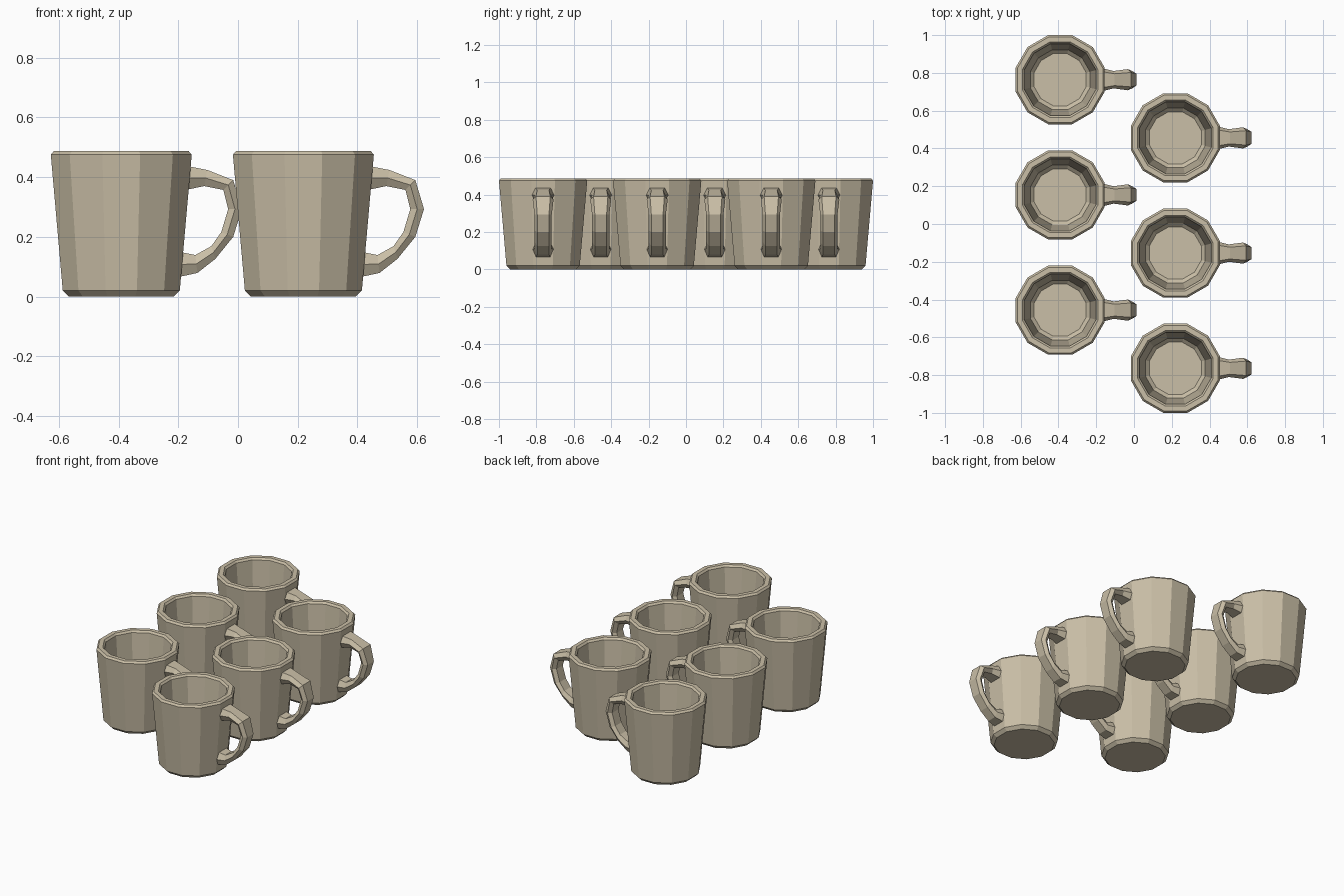
import bpy, bmesh, math

cube = bpy.data.objects.get("Cube")
if cube:
    bpy.data.objects.remove(cube, do_unlink=True)

clay = bpy.data.materials.new("beige_clay")
clay.use_nodes = True
colour = (0.59, 0.52, 0.385, 1)
clay.diffuse_color = colour
clay.node_tree.nodes["Principled BSDF"].inputs["Base Color"].default_value = colour

SIDES = 12


def skin(name, rings, closed_ends=True):
    """Bridge a list of equal-sized rings into a flat-shaded mesh."""
    bm = bmesh.new()
    loops = [[bm.verts.new(p) for p in ring] for ring in rings]
    n = len(loops[0])
    for a, b in zip(loops, loops[1:]):
        for i in range(n):
            j = (i + 1) % n
            bm.faces.new((a[i], a[j], b[j], b[i]))
    if closed_ends:
        bm.faces.new(loops[0][::-1])
        bm.faces.new(loops[-1])
    bmesh.ops.recalc_face_normals(bm, faces=bm.faces)
    mesh = bpy.data.meshes.new(name)
    bm.to_mesh(mesh)
    bm.free()
    mesh.materials.append(clay)
    return mesh


def cup_ring(apothem, z):
    """Twelve-sided ring with a flat side facing each axis."""
    r = apothem / math.cos(math.pi / SIDES)
    angles = [(i + 0.5) * 2 * math.pi / SIDES for i in range(SIDES)]
    return [(r * math.cos(a), r * math.sin(a), z) for a in angles]


# Cup wall: outside from the base up, over the rim, down to the inner floor
profile = [(0.176, 0), (0.196, 0.02), (0.236, 0.475), (0.226, 0.487),
           (0.2, 0.487), (0.19, 0.475), (0.158, 0.055), (0.138, 0.035)]
cup_mesh = skin("cup", [cup_ring(a, z) for a, z in profile])

# Handle: outer point, inner point and half width at each station
stations = [((0.222, 0.437), (0.215, 0.357), 0.062),
            ((0.288, 0.424), (0.278, 0.37), 0.046),
            ((0.375, 0.39), (0.342, 0.357), 0.056),
            ((0.404, 0.293), (0.358, 0.293), 0.046),
            ((0.375, 0.2), (0.335, 0.216), 0.046),
            ((0.315, 0.126), (0.302, 0.169), 0.046),
            ((0.255, 0.079), (0.248, 0.139), 0.046),
            ((0.19, 0.065), (0.193, 0.15), 0.058)]


def handle_ring(outer, inner, w):
    """Six-sided section: narrow outer and inner faces, wide middle."""
    (ox, oz), (ix, iz) = outer, inner
    mx, mz = (ox + ix) / 2, (oz + iz) / 2
    n = w * 0.68
    return [(ox, -n, oz), (ox, n, oz), (mx, w, mz),
            (ix, n, iz), (ix, -n, iz), (mx, -w, mz)]


handle_mesh = skin("handle", [handle_ring(*s) for s in stations])

# Two staggered columns of three mugs
for column, x, shift in (("right", -0.391, 0.154), ("left", 0.219, -0.154)):
    for row, place in enumerate(("front", "middle", "back")):
        y = shift + (row - 1) * 0.61
        for part, mesh in (("cup", cup_mesh), ("handle", handle_mesh)):
            obj = bpy.data.objects.new(f"{place}_{column}_{part}", mesh)
            obj.location = (x, y, 0)
            bpy.context.collection.objects.link(obj)
